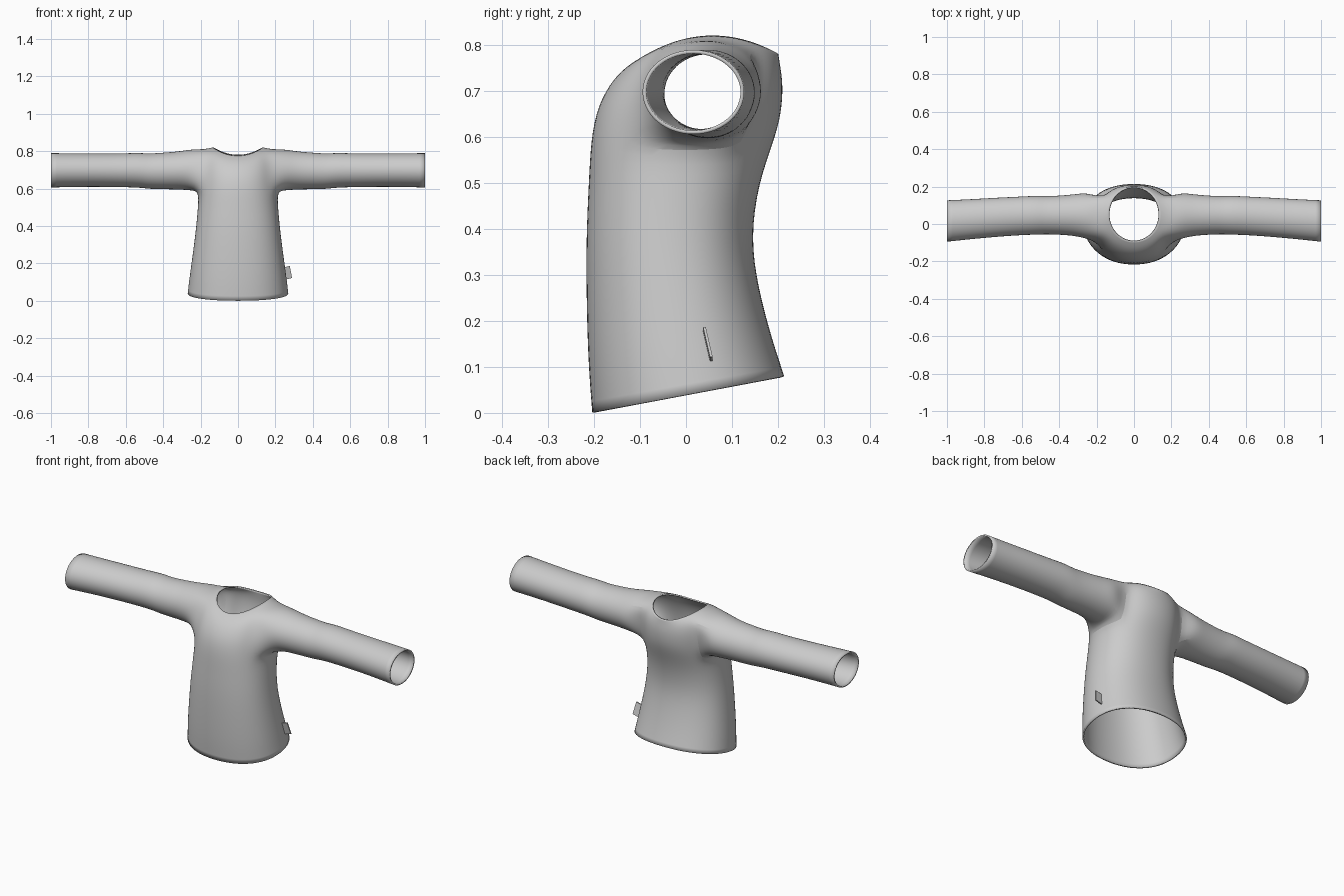
import bpy, bmesh, math
from mathutils import Vector

if "Cube" in bpy.data.objects:
    bpy.data.objects.remove(bpy.data.objects["Cube"])

fabric = bpy.data.materials.new("grey fabric")
fabric.use_nodes = True
GREY = (0.6, 0.6, 0.6, 1)
fabric.diffuse_color = GREY
fabric.node_tree.nodes["Principled BSDF"].inputs["Base Color"].default_value = GREY

SEGS = 20      # sides of the body
HALF = 2       # half the armhole width, in body faces


def make_object(name, bm):
    mesh = bpy.data.meshes.new(name)
    bm.to_mesh(mesh)
    bm.free()
    mesh.materials.append(fabric)
    obj = bpy.data.objects.new(name, mesh)
    bpy.context.collection.objects.link(obj)
    return obj


def skin(bm, a, b):
    n = len(a)
    for i in range(n):
        j = (i + 1) % n
        bm.faces.new((a[i], a[j], b[j], b[i]))


def body_ring(bm, z_front, z_back, y_front, y_back, half_x, lift=0, square=0.9):
    """Rounded ring, tilted front to back and lifted at the sides."""
    ring = []
    for i in range(SEGS):
        a = math.tau * i / SEGS
        c, s = math.cos(a), math.sin(a)
        x = math.copysign(abs(c) ** square, c) * half_x
        t = 0.5 + 0.5 * math.copysign(abs(s) ** square, s)
        y = y_front + (y_back - y_front) * t
        z = z_front + (z_back - z_front) * t + lift * c * c
        ring.append(bm.verts.new((x, y, z)))
    return ring


bm = bmesh.new()

# Body, from the hem up to the neckline
rows = [body_ring(bm, *r) for r in (
    (0.0, 0.08, -0.207, 0.217, 0.273),
    (0.10, 0.16, -0.215, 0.19, 0.262),
    (0.23, 0.27, -0.219, 0.16, 0.245),
    (0.38, 0.38, -0.22, 0.143, 0.228),
    (0.50, 0.50, -0.214, 0.16, 0.217),
    (0.595, 0.595, -0.21, 0.195, 0.212, -0.01),
    (0.67, 0.65, -0.195, 0.21, 0.210),
    (0.728, 0.71, -0.16, 0.214, 0.205, 0.025),
    (0.757, 0.75, -0.125, 0.208, 0.183, 0.058),
    (0.775, 0.78, -0.095, 0.203, 0.135, 0.045, 1.0),
)]
LOW, HIGH = 5, 8
for r in range(len(rows) - 1):
    for i in range(SEGS):
        j = (i + 1) % SEGS
        on_side = any((i - c + HALF) % SEGS < 2 * HALF for c in (0, SEGS // 2))
        if not (on_side and LOW <= r < HIGH):       # leave the armholes open
            bm.faces.new((rows[r][i], rows[r][j], rows[r + 1][j], rows[r + 1][i]))

# Sleeves: x, y centre, z centre, half depth, half height
SLEEVE = (
    (0.25, 0.045, 0.701, 0.124, 0.110),
    (0.32, 0.048, 0.697, 0.110, 0.101),
    (0.42, 0.047, 0.694, 0.103, 0.097),
    (0.48, 0.047, 0.693, 0.102, 0.094),
    (0.53, 0.047, 0.699, 0.104, 0.093),
    (0.62, 0.043, 0.698, 0.103, 0.090),
    (0.75, 0.035, 0.699, 0.105, 0.089),
    (0.88, 0.025, 0.699, 0.107, 0.090),
    (1.00, 0.016, 0.698, 0.111, 0.092),
)
for side in (1, -1):
    def column(k):
        return k % SEGS if side > 0 else (SEGS // 2 - k) % SEGS
    # Walk around the armhole: bottom, back, top, front
    loop = [rows[LOW][column(k)] for k in range(-HALF, HALF)]
    loop += [rows[r][column(HALF)] for r in range(LOW, HIGH)]
    loop += [rows[HIGH][column(k)] for k in range(HALF, -HALF, -1)]
    loop += [rows[r][column(-HALF)] for r in range(HIGH, LOW, -1)]
    n = len(loop)
    for x, cy, cz, ry, rz in SLEEVE:
        ring = []
        for k in range(n):
            a = math.tau * (k - HALF) / n - math.pi / 2
            ring.append(bm.verts.new((side * x, cy + 1.03 * ry * math.cos(a),
                                      cz + 1.03 * rz * math.sin(a))))
        skin(bm, loop, ring)
        loop = ring
bmesh.ops.recalc_face_normals(bm, faces=bm.faces)

shirt = make_object("shirt", bm)
smooth = shirt.modifiers.new("smooth", 'SUBSURF')
smooth.levels = smooth.render_levels = 2
cloth = shirt.modifiers.new("cloth thickness", 'SOLIDIFY')
cloth.thickness = 0.008
cloth.offset = -1

# Side label: a thin slanted tab sewn to the left seam
bm = bmesh.new()
corners = ((0.242, 0.040, 0.178), (0.277, 0.040, 0.187),
           (0.289, 0.055, 0.122), (0.252, 0.055, 0.113))
front = [bm.verts.new(Vector(c) - Vector((0, 0.003, 0))) for c in corners]
back = [bm.verts.new(Vector(c) + Vector((0, 0.003, 0))) for c in corners]
skin(bm, front, back)
bm.faces.new(front)
bm.faces.new(back[::-1])
bmesh.ops.recalc_face_normals(bm, faces=bm.faces)
make_object("side_label", bm)

bpy.ops.object.select_all(action='DESELECT')
shirt.select_set(True)
bpy.context.view_layer.objects.active = shirt
bpy.ops.object.shade_smooth_by_angle(angle=math.radians(50))
